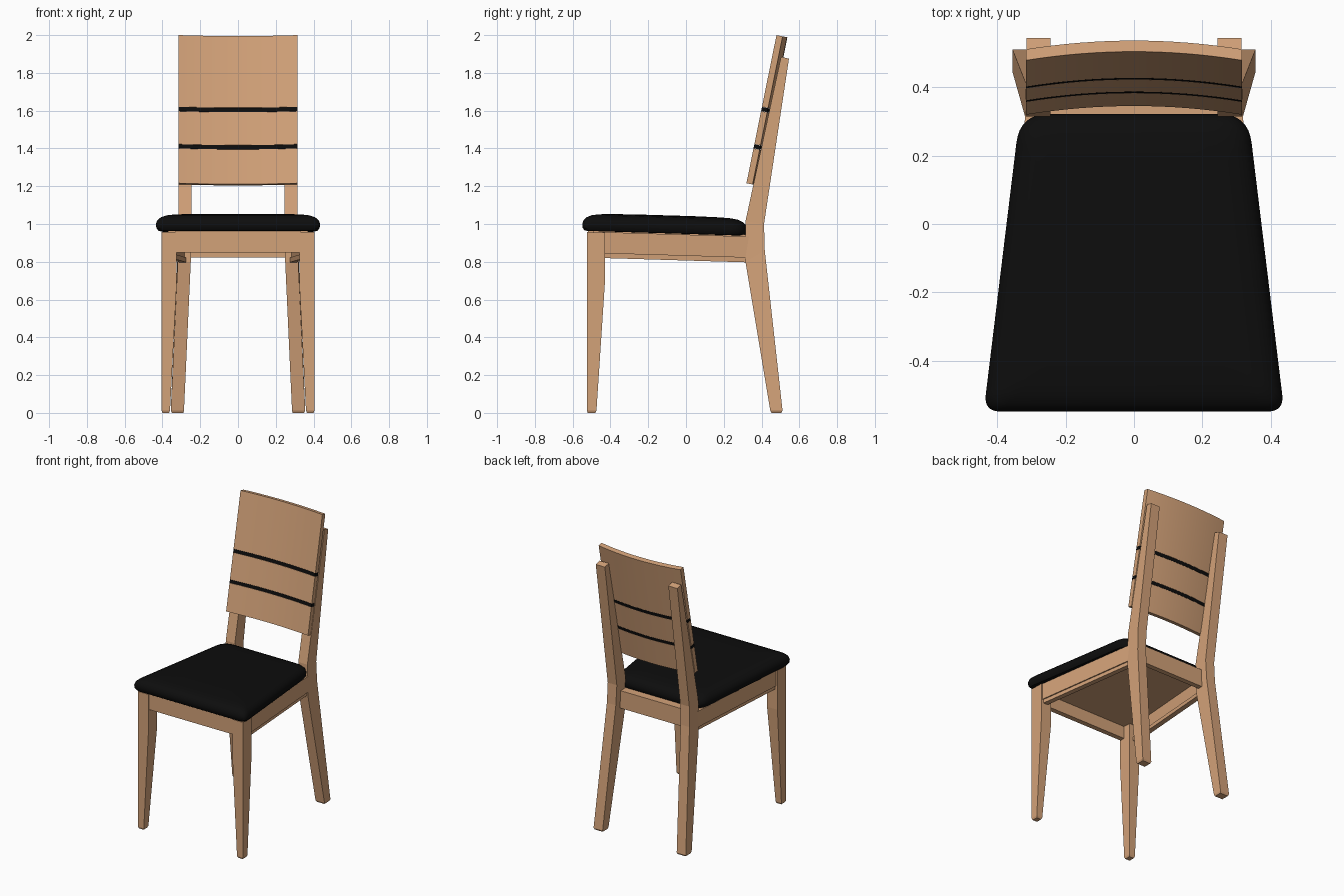
import bpy, bmesh, math

if "Cube" in bpy.data.objects:
    bpy.data.objects.remove(bpy.data.objects["Cube"])


def material(name, col):
    m = bpy.data.materials.new(name)
    m.diffuse_color = (*col, 1)
    m.use_nodes = True
    m.node_tree.nodes["Principled BSDF"].inputs["Base Color"].default_value = m.diffuse_color
    return m


WOOD = material("light wood", (0.65, 0.36, 0.19))
BLACK = material("black", (0.004, 0.004, 0.004))


def loft(name, rings, mat, smooth=False):
    """Skin a list of equal-length closed rings and cap both ends."""
    bm = bmesh.new()
    vs = [[bm.verts.new(p) for p in r] for r in rings]
    n = len(vs[0])
    for a, b in zip(vs, vs[1:]):
        for i in range(n):
            j = (i + 1) % n
            bm.faces.new((a[i], a[j], b[j], b[i]))
    bm.faces.new(vs[0][::-1])
    bm.faces.new(vs[-1])
    bmesh.ops.recalc_face_normals(bm, faces=bm.faces)
    me = bpy.data.meshes.new(name)
    bm.to_mesh(me)
    bm.free()
    me.materials.append(mat)
    ob = bpy.data.objects.new(name, me)
    bpy.context.collection.objects.link(ob)
    if smooth:
        bpy.ops.object.select_all(action='DESELECT')
        ob.select_set(True)
        bpy.context.view_layer.objects.active = ob
        bpy.ops.object.shade_smooth_by_angle(angle=math.radians(35))
    return ob


def section(x0, x1, front, back):
    """Four-sided ring; front and back are (y, z)."""
    return [(x0, *front), (x1, *front), (x1, *back), (x0, *back)]


def box(name, x, y, z, mat=WOOD):
    return loft(name, [section(-x, x, (y[0], h), (y[1], h)) for h in z], mat)


def drop(y):
    """Slope of the seat from front to back."""
    return -0.03 * (y + 0.11)


for side, s in (("left", -1), ("right", 1)):
    # front legs: straight outside, tapered inside
    loft(f"front_leg_{side}", [
        section(s * 0.40, s * 0.365, (-0.52, 0), (-0.48, 0)),
        section(s * 0.405, s * 0.36, (-0.525, 0.012), (-0.474, 0.012)),
        section(s * 0.405, s * 0.325, (-0.525, 0.68), (-0.43, 0.68)),
        section(s * 0.405, s * 0.325, (-0.525, 0.957), (-0.43, 0.955)),
    ], WOOD)
    # back legs run up into the posts that carry the backrest
    loft(f"back_leg_{side}", [
        section(s * 0.35, s * 0.29, (0.452, 0), (0.505, 0)),
        section(s * 0.356, s * 0.286, (0.446, 0.012), (0.511, 0.012)),
        section(s * 0.319, s * 0.25, (0.315, 0.80), (0.417, 0.86)),
        section(s * 0.315, s * 0.245, (0.315, 1.015), (0.413, 1.0)),
        section(s * 0.315, s * 0.245, (0.503, 1.885), (0.545, 1.875)),
    ], WOOD)
    # side rail with a slightly inset strip under it
    for name, out, thick, z0, z1 in (("side_rail", 0, 0.035, 0.835, 0.947),
                                     ("side_rail_strip", 0.008, 0.035, 0.81, 0.836)):
        rings = []
        for x, y in ((0.398, -0.45), (0.316, 0.34)):
            a, b = s * (x - out), s * (x - out - thick)
            d = drop(y)
            rings.append([(a, y, z0 + d), (b, y, z0 + d), (b, y, z1 + d), (a, y, z1 + d)])
        loft(f"{name}_{side}", rings, WOOD)

# front and back rails, board under the cushion
box("front_rail", 0.33, (-0.52, -0.485), (0.85, 0.966))
box("back_rail", 0.255, (0.335, 0.37), (0.823, 0.945))
outline = [(-0.37, -0.49), (0.37, -0.49), (0.29, 0.34), (-0.29, 0.34)]
loft("seat_board", [[(x, y, z + drop(y)) for x, y in outline] for z in (0.925, 0.958)], WOOD)

# cushion: rounded trapezoid outline stacked into a soft pillow
corners = [(-0.44, -0.549, 0.05), (0.44, -0.549, 0.05), (0.334, 0.322, 0.085), (-0.334, 0.322, 0.085)]
rim = []
for i, (cx, cy, d) in enumerate(corners):
    ends = []
    for ox, oy, _ in (corners[i - 1], corners[(i + 1) % 4]):
        k = d / math.hypot(ox - cx, oy - cy)
        ends.append((cx + (ox - cx) * k, cy + (oy - cy) * k))
    (ax, ay), (bx, by) = ends
    for j in range(9):
        t = j / 8
        rim.append(((1 - t) ** 2 * ax + 2 * t * (1 - t) * cx + t * t * bx,
                    (1 - t) ** 2 * ay + 2 * t * (1 - t) * cy + t * t * by))
profile = [(0.03, -0.046), (0.012, -0.044), (0.002, -0.03), (0, -0.01), (0.006, 0.01),
           (0.022, 0.026), (0.05, 0.038), (0.09, 0.044), (0.16, 0.047), (0.28, 0.049)]
rings = []
for inset, h in profile:
    ring = []
    for x, y in rim:
        px = x * (1 - inset / 0.39)
        py = -0.113 + (y + 0.113) * (1 - inset / 0.436)
        ring.append((px, py, 0.997 + h + drop(py)))
    rings.append(ring)
loft("seat_cushion", rings, BLACK, True)

# backrest: curved boards leaning back, parted by black strips
LEAN = math.atan(0.203)
SN, CS = math.sin(LEAN), math.cos(LEAN)


def back_board(name, t0, t1, mat, depth=(0, 0.033)):
    rings = []
    for i in range(17):
        x = -0.316 + 0.632 * i / 16
        bow = 0.026 * (1 - (x / 0.316) ** 2)
        ring = []
        for n, t in ((depth[0], t0), (depth[1], t0), (depth[1], t1), (depth[0], t1)):
            n += bow
            ring.append((x, 0.32 + t * SN + n * CS, 1.216 + t * CS - n * SN))
        rings.append(ring)
    loft(name, rings, mat, True)


back_board("backrest_lower_board", 0, 0.188, WOOD)
back_board("backrest_lower_strip", 0.189, 0.210, BLACK)
back_board("backrest_middle_board", 0.211, 0.389, WOOD)
back_board("backrest_upper_strip", 0.390, 0.412, BLACK)
back_board("backrest_top_board", 0.413, 0.80, WOOD)
